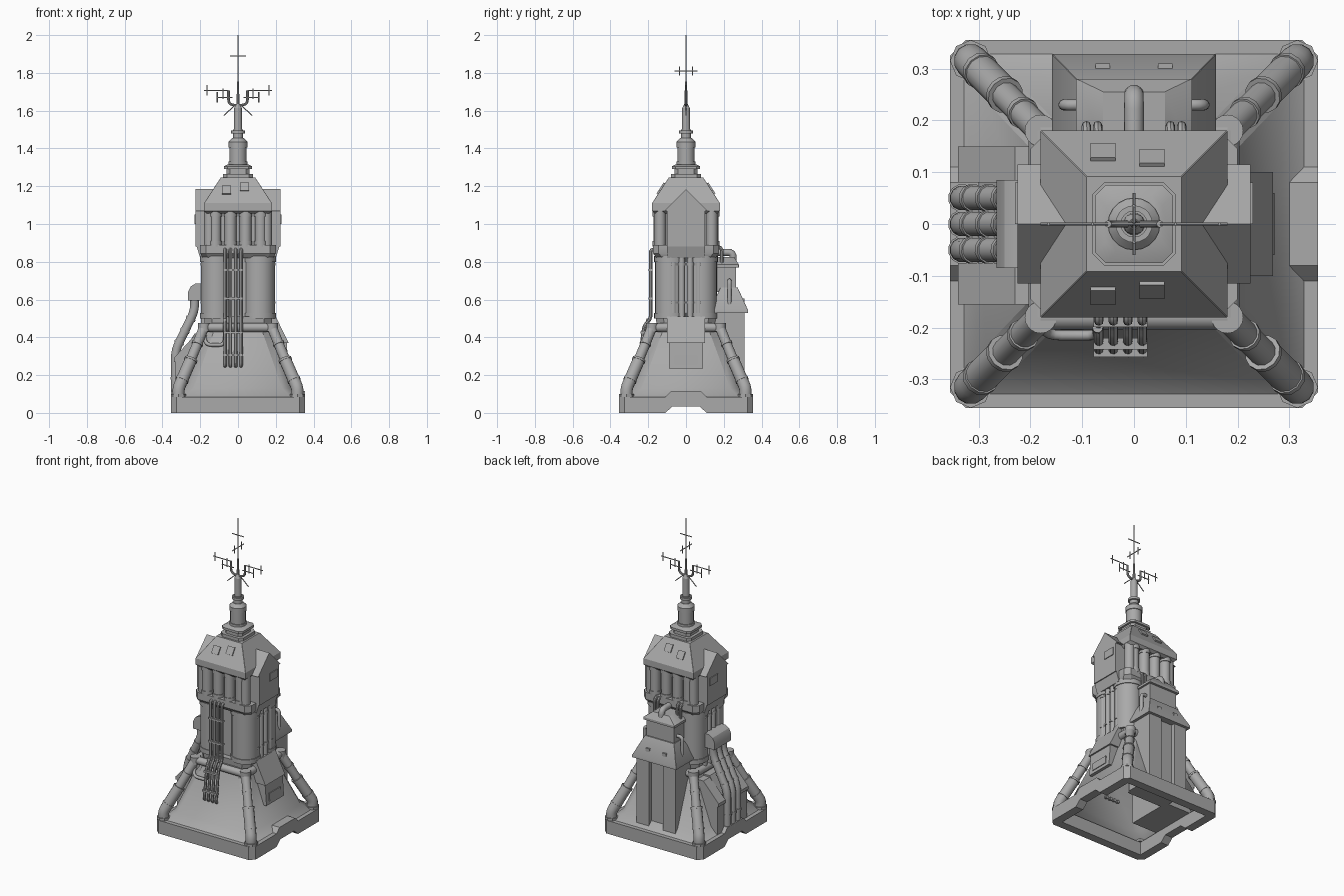
import bpy, bmesh, math
from mathutils import Vector

cube = bpy.data.objects.get("Cube")
if cube:
    bpy.data.objects.remove(cube, do_unlink=True)

grey = bpy.data.materials.new("weathered_grey")
grey.use_nodes = True
tone = (.4, .4, .4, 1)
grey.diffuse_color = tone
grey.node_tree.nodes["Principled BSDF"].inputs["Base Color"].default_value = tone

parts = []
SIDES = {"left": 1, "right": -1}
ENDS = {"rear": 1, "front": -1}


def skin(name, rings, bottom=True):
    """Join equal-length point loops into a skin with end caps."""
    bm = bmesh.new()
    loops = [[bm.verts.new(point) for point in ring] for ring in rings]
    for low, high in zip(loops, loops[1:]):
        for i in range(len(low)):
            bm.faces.new((low[i - 1], low[i], high[i], high[i - 1]))
    if bottom:
        bm.faces.new(loops[0])
    bm.faces.new(loops[-1])
    bmesh.ops.recalc_face_normals(bm, faces=bm.faces)
    mesh = bpy.data.meshes.new(name)
    bm.to_mesh(mesh)
    bm.free()
    mesh.materials.append(grey)
    part = bpy.data.objects.new(name, mesh)
    bpy.context.collection.objects.link(part)
    parts.append(part)


def prism(name, outline, axis, start, end):
    """Extrude a flat outline along one axis."""
    def place(point, depth):
        coords = list(point)
        coords.insert("xyz".index(axis), depth)
        return coords
    skin(name, [[place(p, depth) for p in outline] for depth in (start, end)])


def block(name, x, y, z):
    """Box given by its three (low, high) spans."""
    prism(name, [(x[0], y[0]), (x[1], y[0]), (x[1], y[1]), (x[0], y[1])], "z", *z)


def tier(name, levels, y=0, cut=.001, bottom=True):
    """Stack of rectangles (half width, half depth, height) with cut corners."""
    rings = []
    for wide, deep, z in levels:
        quarter = [(wide, deep - cut), (wide - cut, deep)]
        half = quarter + [(-px, py) for px, py in reversed(quarter)]
        rings.append([(px, y + py, z) for px, py in half + [(-px, -py) for px, py in half]])
    skin(name, rings, bottom)


def circle(count):
    return [(math.cos(math.tau * i / count), math.sin(math.tau * i / count)) for i in range(count)]


def drum(name, radius, low, high, x=0, y=0, top=None, sides=20):
    """Upright cylinder or cone."""
    levels = ((radius, low), (radius if top is None else top, high))
    skin(name, [[(x + r * c, y + r * s, z) for c, s in circle(sides)] for r, z in levels])


def lipped_drum(name, radius, low, high, x=0, y=0, lip=.005, band=.03):
    """Cylinder with a raised band at each end."""
    drum(name, radius, low, high, x, y)
    drum(name + "_foot", radius + lip, low, low + band, x, y)
    drum(name + "_rim", radius + lip, high - band, high, x, y)


def pipe(name, points, radius, bend=.03, sides=12):
    """Round tube along a path with rounded bends."""
    points = [Vector(p) for p in points]
    path = points[:1]
    for before, corner, after in zip(points, points[1:], points[2:]):
        reach = min(bend, (before - corner).length / 2.2, (after - corner).length / 2.2)
        enter = corner + (before - corner).normalized() * reach
        leave = corner + (after - corner).normalized() * reach
        for step in range(5):
            t = step / 4
            path.append(enter.lerp(corner, t).lerp(corner.lerp(leave, t), t))
    path.append(points[-1])
    side = (path[1] - path[0]).orthogonal()
    rings = []
    for i, point in enumerate(path):
        along = (path[min(i + 1, len(path) - 1)] - path[max(i - 1, 0)]).normalized()
        side = (side - along * side.dot(along)).normalized()
        across = along.cross(side)
        rings.append([point + radius * (side * c + across * s) for c, s in circle(sides)])
    skin(name, rings)


def wire(name, start, end, radius=.003):
    pipe(name, [start, end], radius, sides=6)


def collar(name, start, end, place, radius):
    """Short sleeve around a straight pipe."""
    start, end = Vector(start), Vector(end)
    middle, half = start.lerp(end, place), (end - start).normalized() * .006
    pipe(name, [middle - half, middle + half], radius)


# Hollow plinth with a stepped opening on each side
outer, inner, deck, chamfer = .355, .3, .085, .025
rail = [(-inner, outer), (inner + chamfer, outer), (outer, inner + chamfer), (outer, inner),
        (-outer, inner), (-outer, inner + chamfer), (-inner - chamfer, outer)]
step = [(inner, 0), (.11, 0), (.07, .035)]
crown = [(.08, deck + .03), (.11, deck), (inner, deck)]
arch = step + [(-y, z) for y, z in reversed(step)] + [(-y, z) for y, z in reversed(crown)] + crown
for end, sign in ENDS.items():
    prism("plinth_rail_" + end, [(x, sign * y) for x, y in rail], "z", 0, deck)
for side, sign in SIDES.items():
    prism("plinth_opening_" + side, arch, "x", sign * inner, sign * outer)

# Sloping skirt, open below, and the ledge on top
tier("skirt", [(.328, .328, deck), (.285, .285, .13), (.165, .16, .47)], cut=.05, bottom=False)
tier("tank_ledge", [(.175, .155, .46), (.18, .16, .51)], cut=.04)

# Corner legs, tanks and columns
girdle, ring_height = .18, .452
for side, sx in SIDES.items():
    for end, sy in ENDS.items():
        tag = "_" + end + "_" + side
        foot, knee, middle, top = [(sx * h, sy * h, z) for h, z in (
            (.315, deck), (.315, .13), (.25, .28), (girdle, ring_height))]
        drum("leg_foot" + tag, .04, deck, .1, foot[0], foot[1], sides=8)
        pipe("leg_lower" + tag, [foot, knee, middle], .033)
        pipe("leg_upper" + tag, [middle, top], .027)
        collar("leg_sleeve" + tag, middle, top, 0, .036)
        collar("leg_band" + tag, middle, top, .5, .031)
        collar("leg_cuff" + tag, knee, middle, .3, .036)
        drum("leg_joint" + tag, .031, .43, .475, top[0], top[1])
        lipped_drum("corner_tank" + tag, .084, .5, .83, sx * .112, sy * .081)
        drum("corner_column" + tag, .03, .88, 1.07, sx * .15, sy * .137)

# Ring pipe joining the leg tops
for sign in (1, -1):
    at = sign * girdle
    pipe("ring_pipe_side", [(at, -girdle, ring_height), (at, girdle, ring_height)], .024)
    pipe("ring_pipe_cross", [(-girdle, at, ring_height), (girdle, at, ring_height)], .024)

# Shaft, its collar, side risers and colonnade
tier("shaft", [(.15, .125, .45), (.15, .125, 1.08)])
tier("shaft_collar", [(.185, .155, .82), (.2, .175, .845), (.2, .175, .89)], cut=.03)
for i in range(4):
    offset = i - 1.5
    for side, sign in SIDES.items():
        low, high = [(sign * girdle, offset * .045, z) for z in (.45, .9)]
        pipe("riser_" + side, [low, high], .017)
        for place in (.3, .75):
            collar("riser_clamp_" + side, low, high, place, .02)
    for end, sign in ENDS.items():
        lipped_drum("column_" + end, .031, .88, 1.07, offset * .08, sign * .142, lip=.004)

# Hipped roof with patch plates
eave, ridge, crest = .18, .092, 1.245
tier("roof", [(.165, .165, 1.055), (eave, eave, 1.07), (eave, eave, 1.11), (ridge, ridge, crest)])
slope = Vector((eave - ridge, 1.11 - crest)).normalized()
lift = Vector((-slope.y, slope.x)) * .008
for end, sign in ENDS.items():
    for x, drop in ((-.06, .08), (.035, .06)):
        centre = Vector((ridge, crest)) + slope * drop
        upper, lower = centre - slope * .025, centre + slope * .025
        patch = [upper, lower, lower + lift, upper + lift]
        prism("roof_patch_" + end, [(sign * p.x, p.y) for p in patch], "x", x - .024, x + .024)

# Gabled side bays with window plates
wall, rise = .1, 1.07
gable = [(-wall, .88), (wall, .88), (wall, rise), (.115, rise), (0, 1.185), (-.115, rise), (-wall, rise)]
for side, sign in SIDES.items():
    prism("gable_bay_" + side, gable, "x", sign * .06, sign * .225)
    bracket = [(.14, .82), (.2, .82), (.222, .89), (.14, .89)]
    prism("gable_bracket_" + side, [(sign * x, z) for x, z in bracket], "y", -wall, wall)
    block("gable_window_" + side, sorted((sign * .22, sign * .23)), (0, .08), (1, 1.05))

# Turret and mast, stacked upwards
tier("turret_base", [(.08, .08, 1.24), (.08, .08, 1.265)], cut=.022)
tier("turret_neck", [(.062, .062, 1.26), (.062, .062, 1.29)], cut=.02)
tier("turret_plate", [(.075, .075, 1.29), (.075, .075, 1.305), (.055, .055, 1.315)], cut=.02)
lipped_drum("turret", .046, 1.3, 1.435)
drum("turret_dome", .05, 1.435, 1.455, top=.03)
drum("mast_socket", .026, 1.45, 1.5)
drum("mast_flange", .036, 1.48, 1.495)
drum("mast", .022, 1.5, 1.615, top=.02)
drum("mast_cap", .02, 1.615, 1.635, top=.01)
drum("whip_root", .009, 1.63, 1.75, top=.004, sides=8)
drum("whip", .004, 1.75, 2, top=.002, sides=8)

# Aerials: yoke, arms, ticks and stays
arm_height, low_height, fork = 1.707, 1.67, .05
for side, sign in SIDES.items():
    pipe("yoke_" + side, [(0, 0, 1.625), (sign * fork, 0, 1.635), (sign * fork, 0, arm_height)], .007, sides=8)
    wire("arm_" + side, (sign * fork, 0, arm_height), (sign * .18, 0, arm_height))
    wire("low_arm_" + side, (sign * .03, 0, low_height), (sign * .115, 0, low_height))
    wire("stay_" + side, (sign * .02, 0, 1.625), (sign * .075, 0, 1.575))
    wire("cross_tick_" + side, (0, sign * .035, 1.785), (0, sign * .035, 1.835))
    for x, z in ((.165, arm_height), (.08, 1.69), (.11, low_height)):
        wire("arm_tick_" + side, (sign * x, 0, z - .028), (sign * x, 0, z + .028))
wire("upper_bar", (-.043, 0, 1.89), (.043, 0, 1.89))
wire("cross_bar", (0, -.06, 1.81), (0, .06, 1.81))

# Front cable bundle, clamps and feeder
front = -.187
for i in range(4):
    x = i * .028 - .068
    drape = [(-.15, .865), (front, .865), (front, .5), (-.222, .46), (-.25, .25), (-.22, .24)]
    pipe("cable", [(x, y, z) for y, z in drape], .0095, .02, sides=8)
for y, z in ((-.245, .3), (-.23, .42), (front, .6), (front, .75)):
    block("cable_clamp", (-.078, .026), (y - .012, y + .01), (z, z + .012))
feeder = [(-girdle, -girdle, .42), (-.17, -.215, .36), (-.07, -.215, .36), (-.07, -.2, .5)]
pipe("feeder", feeder, .01)

# Left hatch box with raised panel
prism("hatch_hood", [(.12, .51), (.2, .51), (.268, .37), (.12, .37)], "y", -wall, wall)
prism("hatch_box", [(.12, .37), (.258, .37), (.268, .235), (.12, .235)], "y", -.09, .09)
prism("hatch_panel", [(.25, .305), (.268, .305), (.271, .255), (.25, .255)], "y", -.06, .06)

# Right pump house and hooded pipes
house = [(-.12, deck), (-.33, deck), (-.33, .27), (-.34, .27), (-.34, .29), (-.23, .41), (-.12, .41)]
for end, span in {"front": (-.155, -.075), "rear": (.08, .15)}.items():
    prism("pump_house_" + end, house, "y", *span)
prism("pump_back", [(-.12, deck), (-.3, deck), (-.3, .31), (-.23, .42), (-.12, .42)], "y", -.08, .085)
hood = [(-.15, .595), (-.265, .595), (-.265, .64), (-.25, .67), (-.225, .685), (-.15, .685)]
prism("pipe_hood", hood, "y", -deck, deck)
for y in (-.05, 0, .05):
    run = [(x, y, z) for x, z in ((-.23, .62), (-.23, .54), (-.332, .33), (-.332, deck))]
    pipe("large_pipe", run, .024, .045)
    for place in (.2, .5, .8):
        collar("large_pipe_band", run[1], run[2], place, .027)
    collar("large_pipe_cuff", run[2], run[3], .6, .027)

# Rear annex: body, piers, eaves roof, upper house and vent
block("annex_body", (-.13, .13), (.1, .285), (deck, .54))
tier("annex_roof", [(.158, .1, .53), (.158, .1, .545), (.105, .045, .665)], y=.228)
block("annex_house", (-.1, .1), (.12, .265), (.64, .775))
tier("annex_cap", [(.112, .075, .77), (.112, .075, .785), (.06, .05, .825)], y=.205)
pipe("annex_vent", [(0, .25, .79), (0, .25, .85), (0, .14, .85)], .019, .04)
for side, sign in SIDES.items():
    block("annex_pier_" + side, sorted((sign * .05, sign * .14)), (.12, .31), (deck, .54))
    drain = [(.09, .7), (.135, .7), (.135, .55)]
    pipe("annex_drain_" + side, [(sign * x, .23, z) for x, z in drain], .011)
    for x in (.07, .092):
        link = [(.19, .78), (.19, .88), (.13, .88)]
        pipe("annex_link_" + side, [(sign * x, y, z) for y, z in link], .009, sides=8)
    x = sign * .06
    block("annex_roof_patch_" + side, (x - .014, x + .014), (.275, .31), (.56, .605))

# Smooth round parts, keep hard edges
bpy.ops.object.select_all(action="DESELECT")
for part in parts:
    part.select_set(True)
bpy.context.view_layer.objects.active = parts[0]
bpy.ops.object.shade_smooth_by_angle(angle=math.radians(31))
